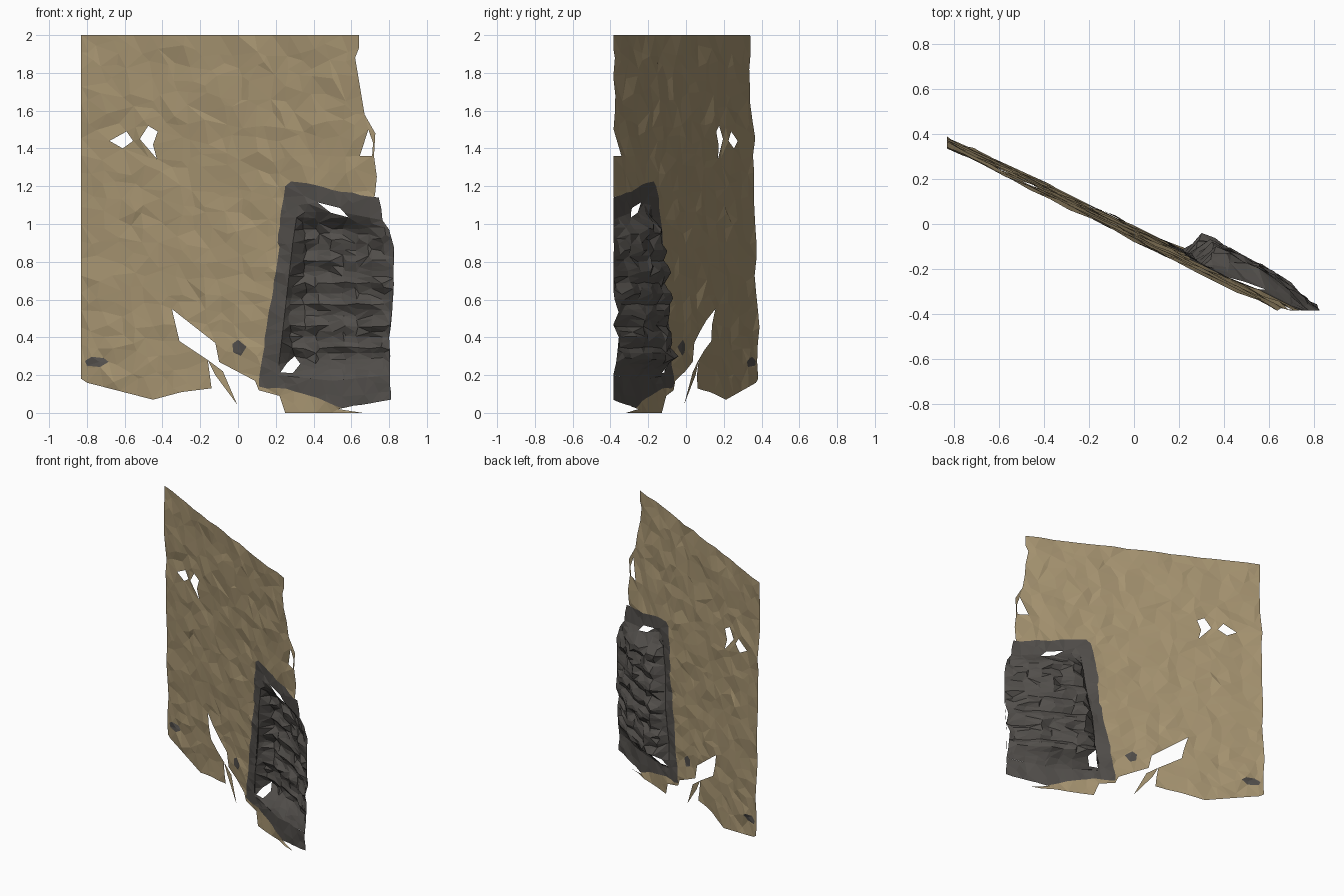
import bpy
import math
import random
from mathutils import Vector, noise, geometry

random.seed(4)
cube = bpy.data.objects.get("Cube")
if cube:
    bpy.data.objects.remove(cube)


def material(name, color):
    mat = bpy.data.materials.new(name)
    mat.use_nodes = True
    mat.diffuse_color = (*color, 1)
    bsdf = mat.node_tree.nodes["Principled BSDF"]
    bsdf.inputs["Base Color"].default_value = (*color, 1)
    bsdf.inputs["Roughness"].default_value = 0.9
    return mat


TAN = material("tan plaster", (0.385, 0.298, 0.166))
GREY = material("dark grey metal", (0.085, 0.078, 0.071))
FRONT_LIMIT = -0.385
PITCH = 0.115


def clamp(t):
    return max(0.0, min(1.0, t))


def edge_pairs(poly):
    return zip(poly, poly[1:] + poly[:1])


def inside(x, z, poly):
    hit = False
    for (ax, az), (bx, bz) in edge_pairs(poly):
        if (az > z) != (bz > z) and x < ax + (z - az) * (bx - ax) / (bz - az):
            hit = not hit
    return hit


def near_edge(x, z, poly, gap):
    p = Vector((x, z))
    for a, b in edge_pairs(poly):
        a, b = Vector(a), Vector(b)
        t = clamp((p - a).dot(b - a) / (b - a).length_squared)
        if (p - a.lerp(b, t)).length < gap:
            return True
    return False


# Split long edges, optionally with a ragged offset
def split_edges(poly, step, ragged=0.0):
    result = []
    for a, b in edge_pairs(poly):
        a, b = Vector(a), Vector(b)
        count = max(1, round((b - a).length / step))
        result.append(tuple(a))
        for i in range(1, count):
            shift = Vector((random.uniform(-ragged, ragged), random.uniform(-ragged, ragged)))
            result.append(tuple(a.lerp(b, i / count) + shift))
    return result


# Slightly leaning, crumpled plane that all parts lie on
def wall_y(x, z):
    slope = 0.477 + 0.02 * clamp((z - 1.2) / 0.8)
    crumple = noise.noise(Vector((x * 9, 3.3, z * 9))) * 0.015
    crumple += noise.noise(Vector((x * 23, 7.7, z * 23))) * 0.01
    return 0.391 - 0.026 * z - slope * (x + 0.83) + crumple


# Bulging louvre relief, rising from the left, top and bottom borders
def louvre_depth(x, z):
    left = 0.21 + 0.11 * (z - 0.2) / 0.9
    top = 1.1 - 0.18 * (x - 0.32)
    rise = clamp((x - left) / 0.07) * clamp((top - z) / 0.1) * clamp((z - 0.19) / 0.1)
    ridge = abs(math.sin(math.pi * z / PITCH))
    body = 0.08 + 0.025 * ridge - 0.075 * clamp((x - 0.62) / 0.2)
    groove = 0.02 * clamp(1 - abs(x - 0.6) / 0.05)
    rough = 0.025 * noise.noise(Vector((x * 15, 1.5, z * 15)))
    return rise * (body - groove + rough)


# Triangulated sheet with torn outline, holes and optional grey patches
def sheet(name, mats, outline, holes=(), patches=(), step=(0.08, 0.08), jitter=0.42,
          gap=0.025, depth=None):
    points, edges = [], []
    for poly in [outline, *holes, *patches]:
        start = len(points)
        points += [Vector(p) for p in poly]
        edges += [(start + i, start + (i + 1) % len(poly)) for i in range(len(poly))]

    def solid(x, z):
        return inside(x, z, outline) and not any(inside(x, z, h) for h in holes)

    xs, zs = zip(*outline)
    for i in range(int(min(xs) / step[0]), int(max(xs) / step[0]) + 1):
        for j in range(int(min(zs) / step[1]), int(max(zs) / step[1]) + 1):
            x = (i + random.uniform(-jitter, jitter)) * step[0]
            z = (j + random.uniform(-jitter, jitter)) * step[1]
            if solid(x, z) and not any(near_edge(x, z, p, gap) for p in [outline, *holes]):
                points.append(Vector((x, z)))
    flat, _, tris, *_ = geometry.delaunay_2d_cdt(points, edges, [], 0, 1e-5)
    faces, slots = [], []
    for tri in tris:
        x, z = sum((flat[i] for i in tri), Vector((0, 0))) / len(tri)
        if solid(x, z):
            faces.append(tri)
            slots.append(int(any(inside(x, z, p) for p in patches)))
    used = sorted({i for f in faces for i in f})
    remap = {old: new for new, old in enumerate(used)}
    verts = []
    for i in used:
        x, z = flat[i]
        y = wall_y(x, z) + (depth(x, z) if depth else 0)
        verts.append((x, max(y, FRONT_LIMIT), z))
    mesh = bpy.data.meshes.new(name)
    mesh.from_pydata(verts, [], [[remap[i] for i in f] for f in faces])
    for mat in mats:
        mesh.materials.append(mat)
    for poly, slot in zip(mesh.polygons, slots):
        poly.material_index = slot
    bpy.context.collection.objects.link(bpy.data.objects.new(name, mesh))


# Outlines in x and z
wall = [(-.83, 2), (.64, 2), (.64, 1.93), (.62, 1.88), (.67, 1.58), (.727, 1.48),
        (.72, 1.36), (.735, 1.25), (.725, 1.15), (.6, 1), (.5, .1), (.6, .035),
        (.53, .02), (.66, 0), (.25, 0), (.22, .09), (.11, .12), (.09, .17),
        (-.1, .27), (-.12, .37), (-.35, .55), (-.31, .38), (-.16, .28),
        (-.14, .13), (-.3, .11), (-.45, .07), (-.8, .16), (-.83, .18)]
flap = [(-.16, .28), (-.08, .22), (-.005, .045), (-.12, .2)]
frame = [(.11, .14), (.13, .3), (.19, .7), (.22, .88), (.21, .9), (.23, 1.08), (.25, 1.2),
         (.28, 1.225), (.37, 1.215), (.5, 1.18), (.745, 1.14), (.765, 1.02),
         (.8, .97), (.825, .88), (.82, .6), (.8, .4), (.806, .2), (.81, .07),
         (.55, .025), (.42, .08), (.25, .13), (.15, .13)]
panel = [(.21, .2), (.25, .55), (.29, .9), (.32, 1.1), (.42, 1.115), (.56, 1.06),
         (.765, 1.02), (.8, .97), (.825, .88), (.82, .6), (.8, .4), (.806, .2), (.5, .17)]
wall_holes = [
    [(-.68, 1.44), (-.59, 1.49), (-.555, 1.44), (-.61, 1.4)],
    [(-.475, 1.52), (-.425, 1.49), (-.45, 1.42), (-.43, 1.345), (-.52, 1.45)],
    [(.69, 1.5), (.715, 1.43), (.71, 1.36), (.645, 1.36)]]
vent_holes = [
    [(.42, 1.115), (.54, 1.085), (.585, 1.035), (.49, 1.06)],
    [(.225, .215), (.26, .265), (.3, .3), (.33, .26), (.29, .21)]]
stains = [
    [(-.81, .275), (-.775, .297), (-.71, .29), (-.685, .27), (-.73, .243), (-.8, .25)],
    [(-.03, .365), (0, .387), (.045, .35), (.015, .302), (-.025, .32)]]

wall = split_edges(wall, 0.09)
frame = split_edges(frame, 0.05, 0.004)
panel = split_edges(panel, 0.06)

# Wall with stains, torn flap, vent surround and louvres
sheet("wall", [TAN, GREY], wall, wall_holes + [frame], stains)
sheet("torn_flap", [TAN], flap)
sheet("vent_frame", [GREY], frame, [panel] + vent_holes)
sheet("vent_louvres", [GREY], panel, vent_holes, step=(0.07, PITCH / 4),
      jitter=0.2, gap=0.012, depth=louvre_depth)
